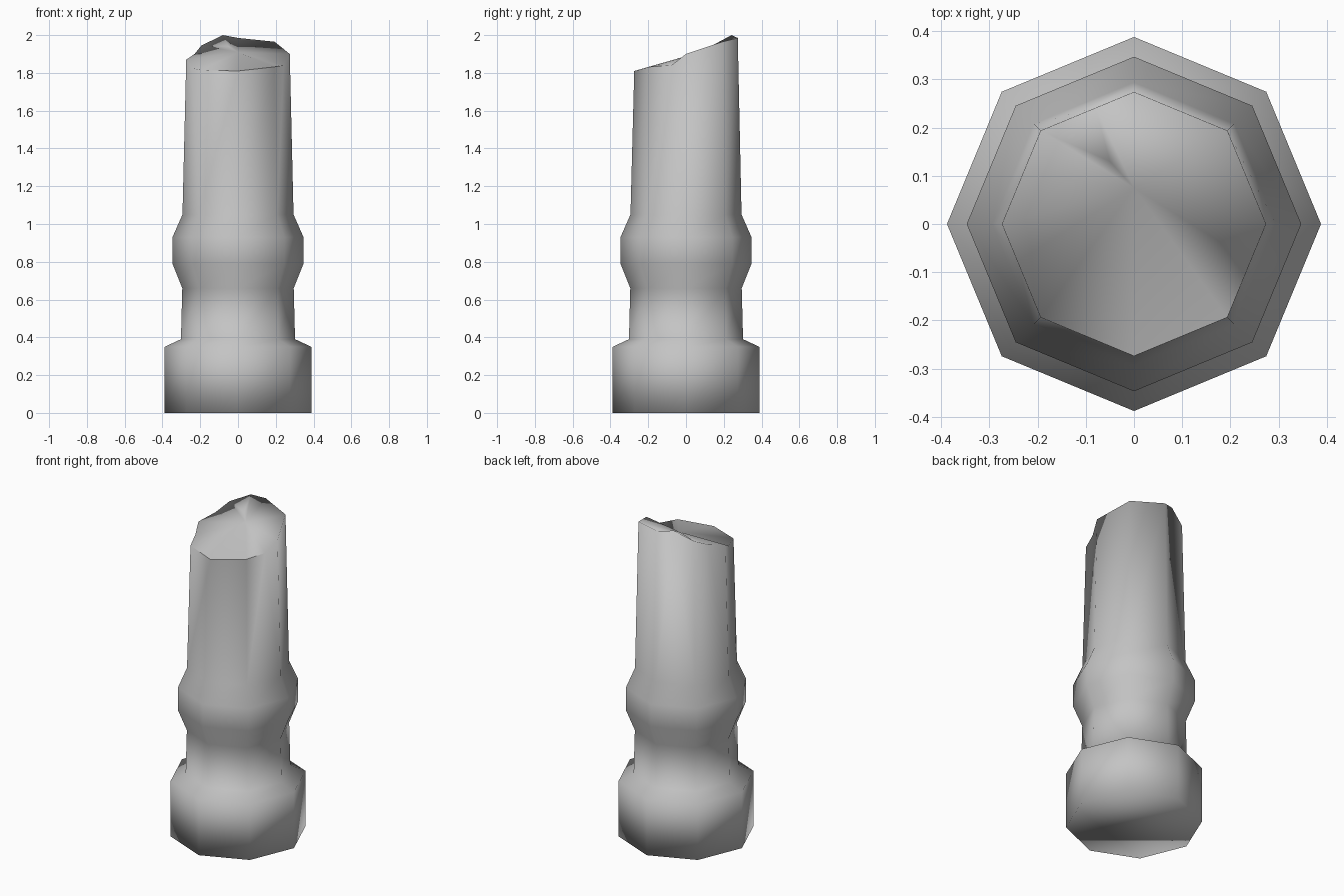
import bpy, bmesh
from math import cos, sin, pi
from mathutils import Vector

old = bpy.data.objects.get("Cube")
if old:
    bpy.data.objects.remove(old, do_unlink=True)

stone = bpy.data.materials.new("grey_stone")
stone.use_nodes = True
grey = (0.55, 0.55, 0.55, 1)
stone.diffuse_color = grey
stone.node_tree.nodes["Principled BSDF"].inputs["Base Color"].default_value = grey

SIDES = 8
# radius and height of each ring, from plinth to the neck above the band
PROFILE = [(0.388, 0), (0.388, 0.35), (0.302, 0.39), (0.295, 0.66),
           (0.347, 0.79), (0.347, 0.93), (0.294, 1.05)]
# broken rim: position around the octagon (in sides) and height
RIM = [(0, 1.90), (1, 1.965), (2, 1.985), (2.41, 2.0), (3, 1.945),
       (3.45, 1.90), (4, 1.87), (4.4, 1.825), (5, 1.815), (6, 1.81),
       (7, 1.832), (7.6, 1.84)]
RIM_RADIUS = 0.274


def corner(i, r):
    a = 2 * pi * i / SIDES
    return Vector((r * cos(a), r * sin(a), 0))


def on_octagon(t, r, z):
    i = int(t)
    p = corner(i, r).lerp(corner(i + 1, r), t - i)
    p.z = z
    return p


bm = bmesh.new()

# plinth, band and shaft
rings = [[bm.verts.new(on_octagon(i, r, z)) for i in range(SIDES)]
         for r, z in PROFILE]
bm.faces.new(rings[0][::-1])
for low, high in zip(rings, rings[1:]):
    for i in range(SIDES):
        j = (i + 1) % SIDES
        bm.faces.new((low[i], low[j], high[j], high[i]))

# upper shaft, each side ending in the jagged rim
rim = [bm.verts.new(on_octagon(t, RIM_RADIUS, z)) for t, z in RIM]
neck = rings[-1]
for i in range(SIDES):
    top = [v for v, (t, z) in zip(rim, RIM) if i <= t <= i + 1]
    if i == SIDES - 1:
        top.append(rim[0])
    bm.faces.new([neck[i], neck[(i + 1) % SIDES]] + top[::-1])

# fractured top, with a small splinter near the peak
middle = bm.verts.new((0, 0.075, 1.91))
splinter = bm.verts.new((-0.05, 0.13, 1.94))
for k, (t, z) in enumerate(RIM):
    a, b = rim[k], rim[(k + 1) % len(rim)]
    if t == 2.41:
        for p, q in ((a, b), (b, middle), (middle, a)):
            bm.faces.new((p, q, splinter))
    else:
        bm.faces.new((a, b, middle))

for f in bm.faces:
    f.smooth = True
# crisp break along the low front of the rim
for k, (t, z) in enumerate(RIM):
    if 5 <= t <= 7:
        bm.edges.get((rim[k], rim[k + 1])).smooth = False

bmesh.ops.triangulate(bm, faces=[f for f in bm.faces if len(f.verts) > 4])
mesh = bpy.data.meshes.new("broken_column")
bm.to_mesh(mesh)
bm.free()
mesh.materials.append(stone)
column = bpy.data.objects.new("broken_column", mesh)
bpy.context.collection.objects.link(column)
